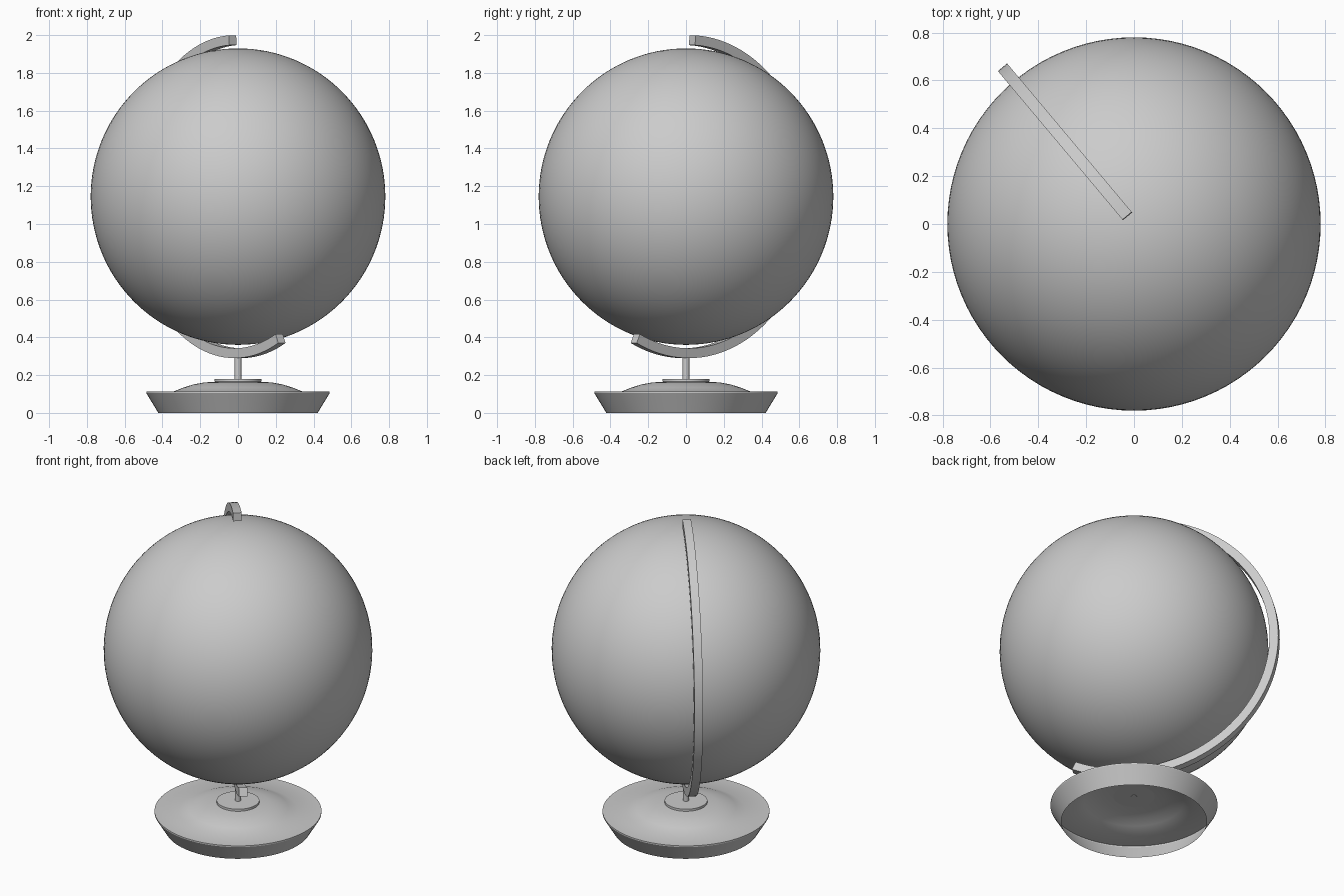
import bpy, bmesh
from math import sin, cos, pi, radians
from mathutils import Vector

if "Cube" in bpy.data.objects:
    bpy.data.objects.remove(bpy.data.objects["Cube"])

CZ = 1.145  # height of the ball centre


def finish(name, bm, smooth=30):
    bmesh.ops.recalc_face_normals(bm, faces=bm.faces)
    me = bpy.data.meshes.new(name)
    bm.to_mesh(me)
    bm.free()
    ob = bpy.data.objects.new(name, me)
    bpy.context.collection.objects.link(ob)
    bpy.ops.object.select_all(action='DESELECT')
    ob.select_set(True)
    bpy.context.view_layer.objects.active = ob
    bpy.ops.object.shade_smooth_by_angle(angle=radians(smooth))
    return ob


def lathe(name, profile, n=64):
    """Spin (radius, z) points around the z axis."""
    bm = bmesh.new()
    rings = []
    for r, z in profile:
        if r == 0:
            rings.append([bm.verts.new((0, 0, z))] * n)
        else:
            rings.append([bm.verts.new((r * cos(2 * pi * i / n), r * sin(2 * pi * i / n), z))
                          for i in range(n)])
    for a, b in zip(rings, rings[1:]):
        for i in range(n):
            j = (i + 1) % n
            bm.faces.new(list(dict.fromkeys((a[i], a[j], b[j], b[i]))))
    return finish(name, bm)


# Ball
bm = bmesh.new()
bmesh.ops.create_uvsphere(bm, u_segments=96, v_segments=64, radius=0.78)
bmesh.ops.scale(bm, vec=(1, 1, 1.006), verts=bm.verts)
bmesh.ops.translate(bm, vec=(0, 0, CZ), verts=bm.verts)
finish("globe_ball", bm)

# Arm: square bar swept along an arc in a vertical plane turned 130 degrees
bm = bmesh.new()
out = Vector((cos(radians(130)), sin(radians(130)), 0))
side = Vector((-out.y, out.x, 0))
steps, start, end = 72, radians(3), radians(205)
sections = []
for k in range(steps + 1):
    t = start + (end - start) * k / steps
    ray = out * sin(t) + Vector((0, 0, cos(t)))
    sections.append([bm.verts.new(Vector((0, 0, CZ)) + ray * r + side * w)
                     for r, w in ((0.803, -0.025), (0.855, -0.025), (0.855, 0.025), (0.803, 0.025))])
for a, b in zip(sections, sections[1:]):
    for i in range(4):
        j = (i + 1) % 4
        bm.faces.new((a[i], a[j], b[j], b[i]))
bm.faces.new(sections[0])
bm.faces.new(sections[-1])
finish("meridian_arm", bm)

# Hollow base shell, open underneath
lathe("base_shell", [(0.422, 0), (0.485, 0.104), (0.485, 0.112), (0.345, 0.112),
                     (0.29, 0.134), (0.235, 0.151), (0.18, 0.161), (0.12, 0.165)])

# Collar disc and post
lathe("base_collar", [(0, 0.165), (0.124, 0.165), (0.124, 0.179), (0, 0.179)])
lathe("post", [(0, 0.162), (0.018, 0.162), (0.018, 0.31), (0, 0.31)], 24)
